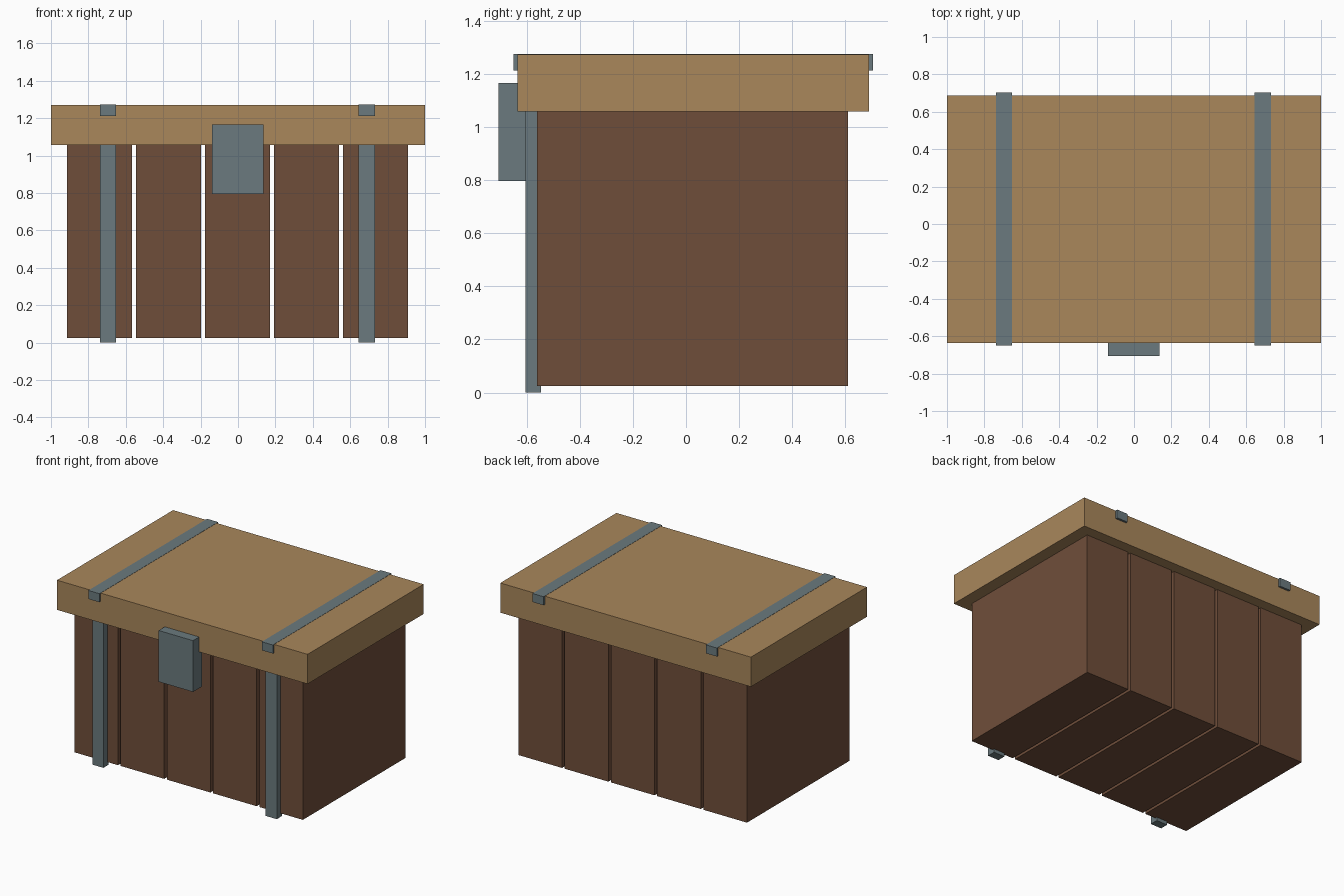
import bpy
import bmesh
from mathutils import Vector

if "Cube" in bpy.data.objects:
    bpy.data.objects.remove(bpy.data.objects["Cube"], do_unlink=True)


def material(name, rgb):
    mat = bpy.data.materials.new(name)
    mat.use_nodes = True
    mat.diffuse_color = (*rgb, 1)
    mat.node_tree.nodes["Principled BSDF"].inputs["Base Color"].default_value = (*rgb, 1)
    return mat


def box(name, low, high, mat):
    """Axis-aligned box between two corners, with its origin at the centre."""
    low, high = Vector(low), Vector(high)
    bm = bmesh.new()
    bmesh.ops.create_cube(bm, size=1)
    bmesh.ops.scale(bm, vec=high - low, verts=bm.verts)
    mesh = bpy.data.meshes.new(name)
    bm.to_mesh(mesh)
    bm.free()
    mesh.materials.append(mat)
    obj = bpy.data.objects.new(name, mesh)
    obj.location = (low + high) / 2
    bpy.context.collection.objects.link(obj)
    return obj


dark_wood = material("dark wood", (0.159, 0.076, 0.042))
light_wood = material("light wood", (0.398, 0.241, 0.105))
metal = material("grey metal", (0.147, 0.195, 0.209))

# Body: five full-depth slabs with narrow gaps
slab_width, pitch = 0.348, 0.369
for i in range(5):
    x = (i - 2) * pitch - 0.002
    box(f"body_slab_{i + 1}", (x - slab_width / 2, -0.56, 0.025),
        (x + slab_width / 2, 0.61, 1.06), dark_wood)

# Overhanging lid
box("lid", (-1, -0.635, 1.058), (1, 0.688, 1.272), light_wood)

# Metal straps on the front and across the lid
for side, x in (("right", -0.695), ("left", 0.689)):
    box(f"front_strap_{side}", (x - 0.044, -0.605, 0), (x + 0.044, -0.545, 1.07), metal)
    box(f"lid_strap_{side}", (x - 0.044, -0.65, 1.212), (x + 0.044, 0.703, 1.2735), metal)

# Lock plate
box("lock", (-0.14, -0.705, 0.796), (0.135, -0.603, 1.166), metal)
